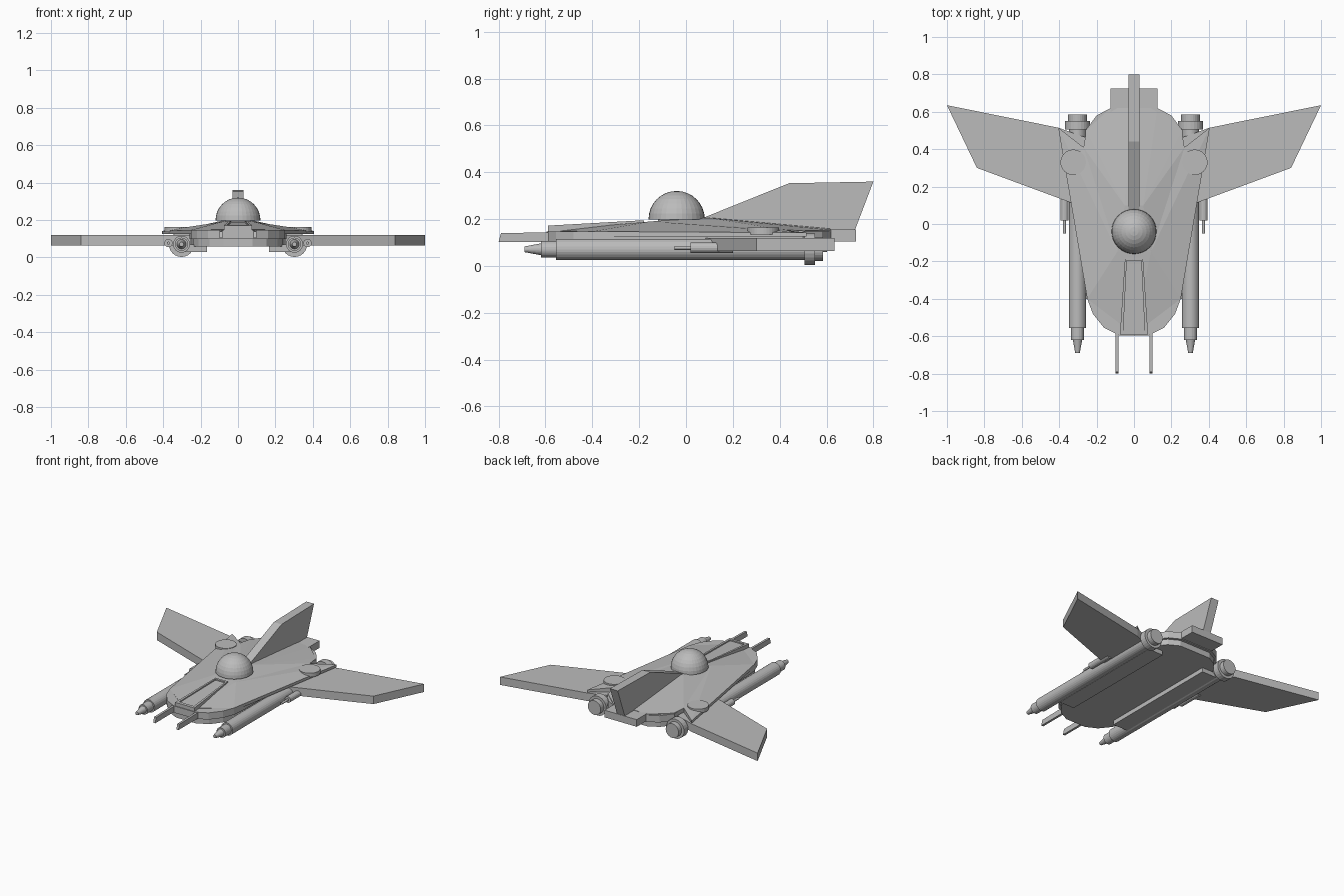
import bpy, bmesh, math
from mathutils import Matrix, Vector

cube = bpy.data.objects.get("Cube")
if cube:
    bpy.data.objects.remove(cube, do_unlink=True)

grey = bpy.data.materials.new("hull grey")
grey.use_nodes = True
COLOUR = (0.5, 0.5, 0.5, 1)
grey.diffuse_color = COLOUR
grey.node_tree.nodes["Principled BSDF"].inputs["Base Color"].default_value = COLOUR


def finish(name, bm):
    bmesh.ops.recalc_face_normals(bm, faces=bm.faces)
    mesh = bpy.data.meshes.new(name)
    bm.to_mesh(mesh)
    bm.free()
    mesh.materials.append(grey)
    ob = bpy.data.objects.new(name, mesh)
    bpy.context.collection.objects.link(ob)
    return ob


def prism(name, points, offset):
    """Extrude a flat outline of 3D points along an offset."""
    bm = bmesh.new()
    face = bm.faces.new([bm.verts.new(p) for p in points])
    ext = bmesh.ops.extrude_face_region(bm, geom=[face])
    verts = [g for g in ext["geom"] if isinstance(g, bmesh.types.BMVert)]
    bmesh.ops.translate(bm, verts=verts, vec=offset)
    return finish(name, bm)


def slab(name, outline, z0, z1):
    return prism(name, [(x, y, z0) for x, y in outline], Vector((0, 0, z1 - z0)))


def box(name, x0, x1, y0, y1, z0, z1):
    return slab(name, [(x0, y0), (x1, y0), (x1, y1), (x0, y1)], z0, z1)


def lathe(name, profile, centre, sides=24):
    """Revolve (radius, y) pairs around an axis running along y."""
    bm = bmesh.new()
    cx, cz = centre
    rings = []
    for r, y in profile:
        rings.append([bm.verts.new((cx + r * math.cos(a), y, cz + r * math.sin(a)))
                      for a in (2 * math.pi * i / sides for i in range(sides))])
    for a, b in zip(rings, rings[1:]):
        for i in range(sides):
            j = (i + 1) % sides
            bm.faces.new((a[i], a[j], b[j], b[i]))
    bm.faces.new(rings[0])
    bm.faces.new(rings[-1])
    return finish(name, bm)


def both(half):
    """Close a half outline by reflecting it in x."""
    return half + [(-x, y) for x, y in reversed(half)]


# Two-tier hull with rounded nose
hull = [(0.08, -0.595), (0.16, -0.555), (0.22, -0.48), (0.25, -0.4),
        (0.26, -0.3), (0.26, 0.5), (0.2, 0.58), (0.125, 0.62)]
slab("upper_hull", both(hull), 0.1, 0.147)
slab("lower_hull", both([(x * 0.96, y * 0.97) for x, y in hull]), 0.06, 0.1)
box("tail_block", -0.125, 0.125, 0.5, 0.725, 0.105, 0.155)

# Faceted deck rising to the spine
P = {"nose": (0, -0.59, 0.15), "bow": (0.25, -0.4, 0.147), "tip": (0.405, 0.515, 0.142),
     "notch": (0.27, 0.41, 0.155), "side": (0.255, 0.5, 0.15), "stern": (0.125, 0.62, 0.153),
     "end": (0, 0.62, 0.16), "crest": (0.09, -0.15, 0.19), "peak": (0.05, 0.1, 0.205),
     "spine": (0, 0.1, 0.207), "front": (0, -0.15, 0.19)}
FACETS = ["nose bow crest", "nose crest front", "bow tip crest", "crest tip notch",
          "crest notch peak", "peak notch side", "peak side stern", "peak stern end",
          "peak end spine", "crest peak spine", "crest spine front"]
bm = bmesh.new()
for s in (1, -1):
    for facet in FACETS:
        bm.faces.new([bm.verts.new((s * P[k][0], P[k][1], P[k][2])) for k in facet.split()])
bmesh.ops.remove_doubles(bm, verts=bm.verts, dist=0.0001)
bmesh.ops.recalc_face_normals(bm, faces=bm.faces)
ext = bmesh.ops.extrude_face_region(bm, geom=bm.faces[:], use_keep_orig=True)
for g in ext["geom"]:
    if isinstance(g, bmesh.types.BMVert):
        g.co.z = 0.125
finish("deck", bm)

# Dome turret
bm = bmesh.new()
bmesh.ops.create_uvsphere(bm, u_segments=32, v_segments=16, radius=0.12,
                          matrix=Matrix.Translation((0, -0.04, 0.2)))
cut = bmesh.ops.bisect_plane(bm, geom=bm.verts[:] + bm.edges[:] + bm.faces[:],
                             plane_co=(0, 0, 0.199), plane_no=(0, 0, 1), clear_inner=True)
bmesh.ops.holes_fill(bm, edges=[e for e in bm.edges if e.is_boundary])
finish("dome", bm)
lathe_base = box("dome_base", -0.07, 0.07, -0.12, 0.05, 0.15, 0.2)

# Tail fin
prism("tail_fin", [(-0.03, y, z) for y, z in
                   [(0.06, 0.2), (0.44, 0.353), (0.8, 0.36), (0.72, 0.15), (0.1, 0.15)]],
      Vector((0.06, 0, 0)))

# Sloping canopy with raised frame around a sunken panel


def wedge(name, outline, low, high):
    """Slab whose top follows the slope of the canopy."""
    ob = slab(name, outline, 0.14, 0.15)
    for v in ob.data.vertices:
        if v.co.z > 0.145:
            v.co.z = low + (high - low) * (v.co.y + 0.59) / 0.41
    return ob


wedge("canopy_panel", both([(0.07, -0.585), (0.045, -0.185)]), 0.164, 0.186)
for s, side in ((1, "left"), (-1, "right")):
    wedge(side + "_canopy_rail", [(s * x, y) for x, y in
          [(0.058, -0.59), (0.075, -0.59), (0.048, -0.18), (0.038, -0.18)]], 0.172, 0.195)
wedge("canopy_sill", both([(0.075, -0.59), (0.073, -0.57)]), 0.172, 0.195)
wedge("canopy_header", both([(0.048, -0.195), (0.048, -0.18)]), 0.172, 0.195)

wing = [(0.25, 0.08), (0.38, 0.13), (0.84, 0.3), (1.0, 0.635), (0.405, 0.515), (0.25, 0.46)]
for s, side in ((1, "left"), (-1, "right")):
    # Wing and round hatch
    slab(side + "_wing", [(s * x, y) for x, y in wing], 0.064, 0.12)
    ring = [(s * 0.325 + 0.068 * math.cos(i * math.pi / 16),
             0.33 + 0.068 * math.sin(i * math.pi / 16)) for i in range(32)]
    slab(side + "_hatch", ring, 0.135, 0.163)
    # Engine tube with nose tip and rear collar
    lathe(side + "_engine", [(0.012, -0.69), (0.025, -0.62), (0.035, -0.62), (0.035, -0.555),
                             (0.045, -0.555), (0.045, 0.505), (0.068, 0.505), (0.068, 0.55),
                             (0.05, 0.55), (0.05, 0.585)], (s * 0.302, 0.071))
    # Keel strip under the hull edge
    x0, x1 = sorted((s * 0.165, s * 0.28))
    box(side + "_keel_strip", x0, x1, -0.4, 0.48, 0.03, 0.07)
    # Wing-root gun
    lathe(side + "_wing_gun", [(0.008, -0.05), (0.008, 0.02), (0.022, 0.02), (0.022, 0.2)],
          (s * 0.372, 0.077), 16)
    # Nose prong
    prism(side + "_nose_prong", [(s * 0.09 - 0.008, y, z) for y, z in
                                 [(-0.8, 0.103), (-0.79, 0.14), (-0.5, 0.145), (-0.5, 0.103)]],
          Vector((0.016, 0, 0)))
